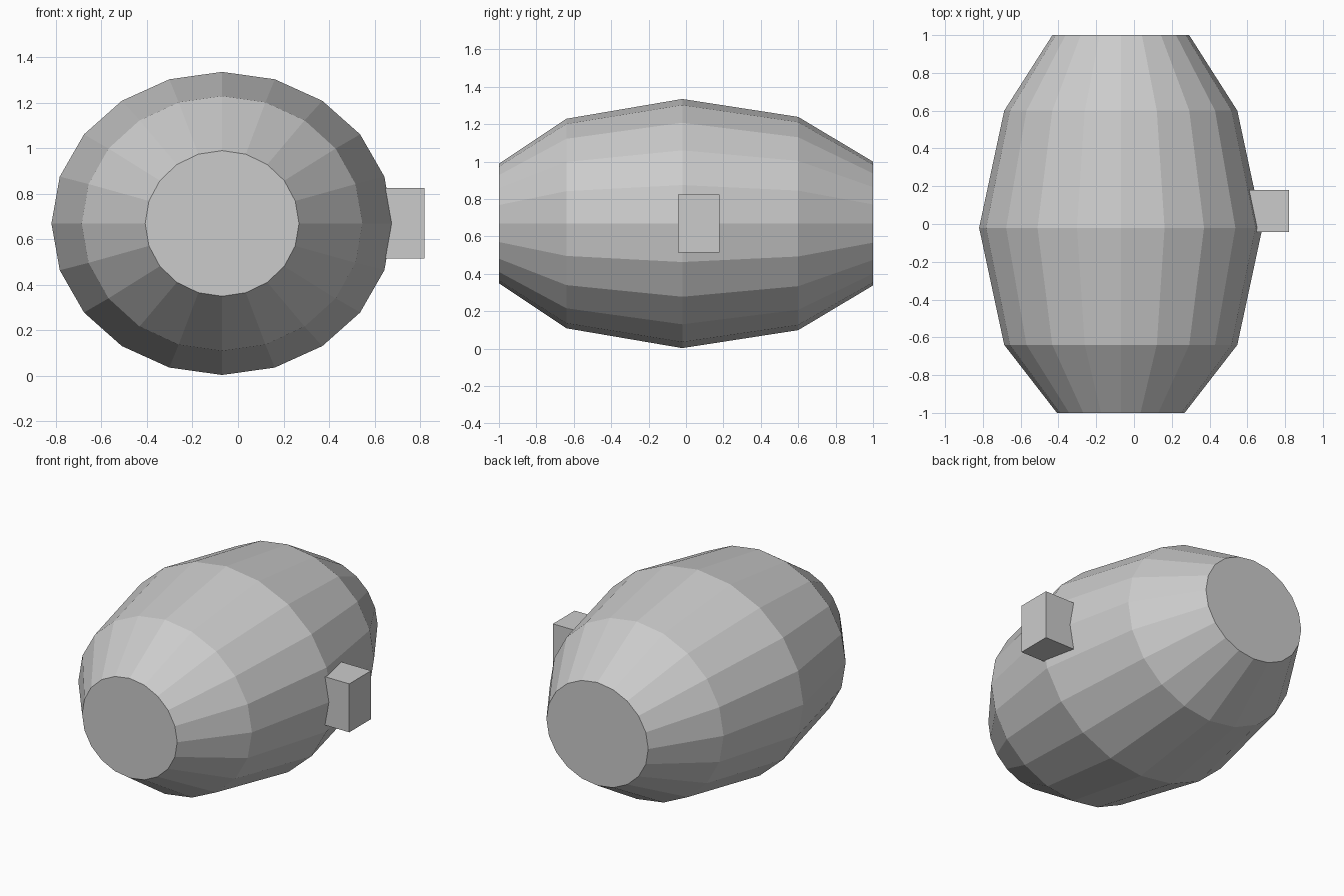
import bpy, bmesh, math
from mathutils import Matrix

if "Cube" in bpy.data.objects:
    bpy.data.objects.remove(bpy.data.objects["Cube"])

SIDES = 20
CX, CZ = -0.07, 0.669


def finish(name, bm):
    bmesh.ops.recalc_face_normals(bm, faces=bm.faces[:])
    mesh = bpy.data.meshes.new(name)
    bm.to_mesh(mesh)
    bm.free()
    obj = bpy.data.objects.new(name, mesh)
    bpy.context.collection.objects.link(obj)
    return obj


# barrel body: elliptical rings (y, x radius, z radius) lofted along y
profile = [(-1.0, 0.338, 0.32), (-0.64, 0.617, 0.56), (-0.02, 0.75, 0.666),
           (0.6, 0.617, 0.57), (1.0, 0.362, 0.331)]
bm = bmesh.new()
rings = []
for y, rx, rz in profile:
    angles = [math.tau * i / SIDES for i in range(SIDES)]
    rings.append([bm.verts.new((CX + rx * math.cos(a), y, CZ + rz * math.sin(a)))
                  for a in angles])
for a, b in zip(rings, rings[1:]):
    for i in range(SIDES):
        j = (i + 1) % SIDES
        bm.faces.new((a[i], a[j], b[j], b[i]))

# flat barrel ends
bm.faces.new(rings[0])
bm.faces.new(rings[-1])
finish("barrel", bm)

# side plug, sunk into the barrel wall
bm = bmesh.new()
bmesh.ops.create_cube(bm, size=1, matrix=Matrix.Translation((0.69, 0.069, 0.67))
                      @ Matrix.Diagonal((0.26, 0.222, 0.311, 1)))
finish("side_plug", bm)
